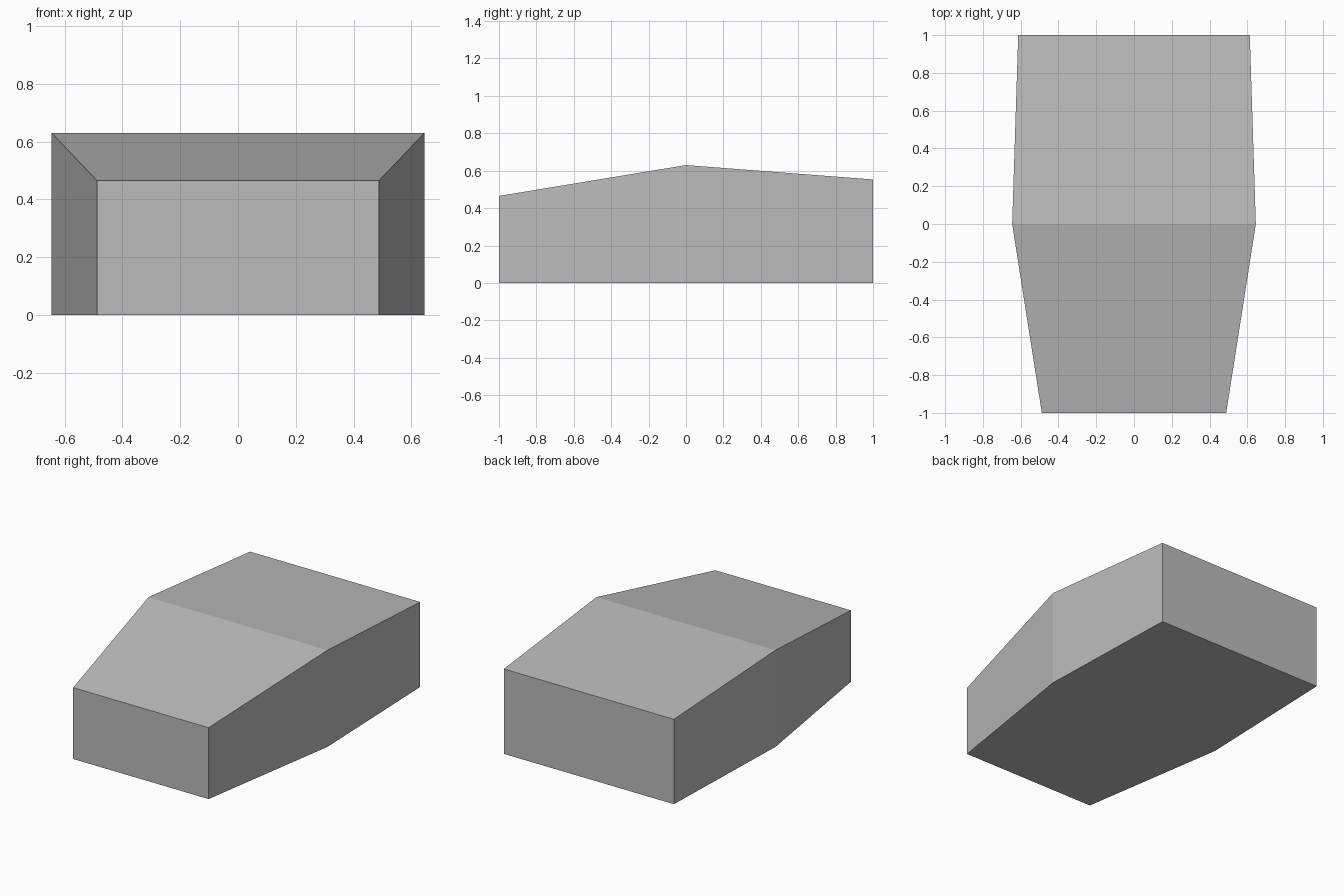
import bpy
import bmesh

if "Cube" in bpy.data.objects:
    bpy.data.objects.remove(bpy.data.objects["Cube"], do_unlink=True)

# Single grey material
grey = bpy.data.materials.new("plain_grey")
grey.use_nodes = True
colour = (0.5, 0.5, 0.5, 1)
grey.diffuse_color = colour
grey.node_tree.nodes["Principled BSDF"].inputs["Base Color"].default_value = colour

# Rectangular cross-sections from front to back: y, half width, height
sections = [(-1, 0.488, 0.465), (0, 0.645, 0.63), (1, 0.613, 0.553)]

# Loft the sections into a closed wedge-shaped body
bm = bmesh.new()
rings = [[bm.verts.new(p) for p in ((-w, y, 0), (w, y, 0), (w, y, h), (-w, y, h))]
         for y, w, h in sections]
for a, b in zip(rings, rings[1:]):
    for i in range(4):
        j = (i + 1) % 4
        bm.faces.new((a[i], a[j], b[j], b[i]))
bm.faces.new(rings[0])
bm.faces.new(rings[-1])
bmesh.ops.recalc_face_normals(bm, faces=bm.faces)

mesh = bpy.data.meshes.new("tapered_body")
bm.to_mesh(mesh)
bm.free()
mesh.materials.append(grey)
body = bpy.data.objects.new("tapered_body", mesh)
bpy.context.collection.objects.link(body)
